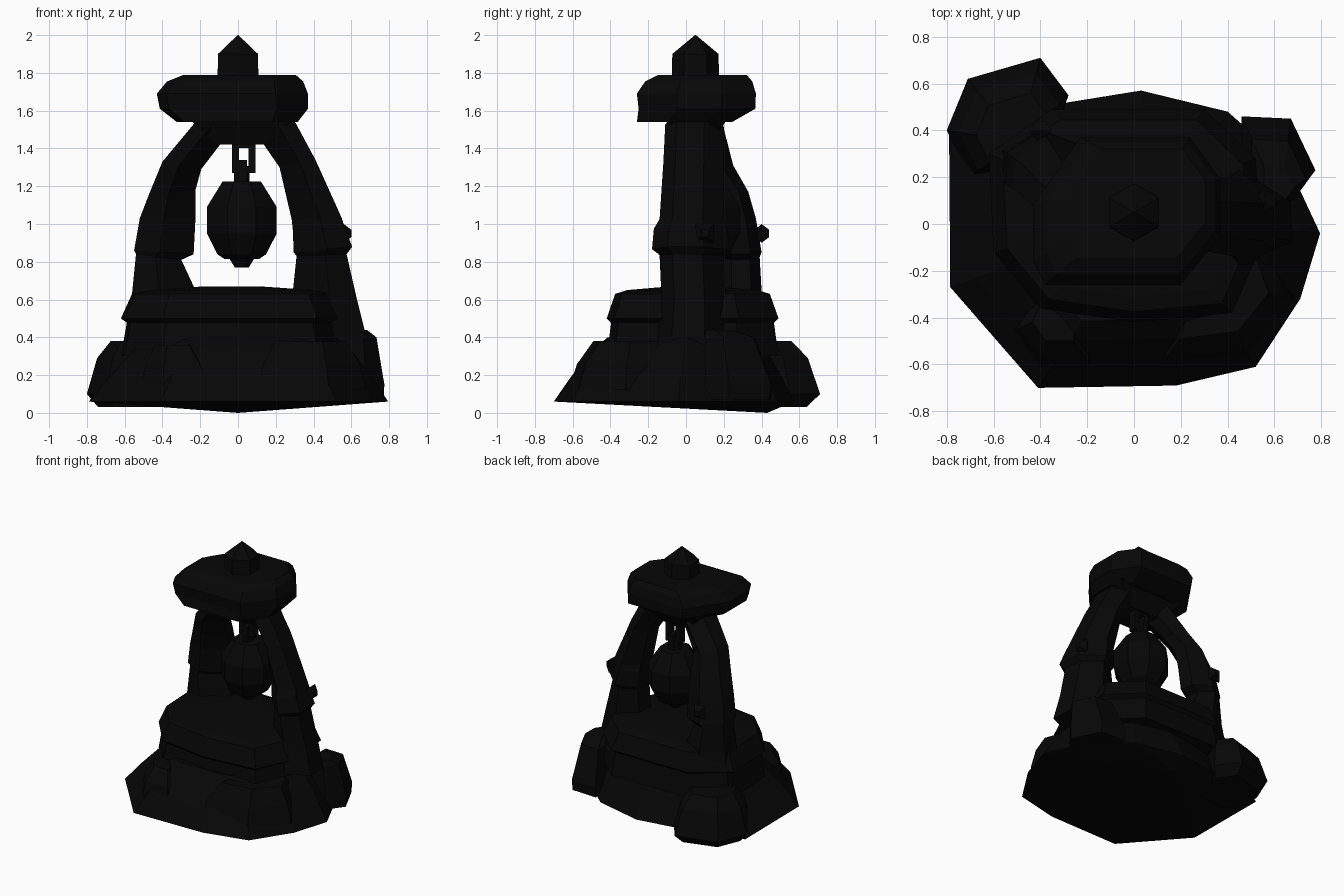
import bpy, bmesh, math
from mathutils import Vector

if "Cube" in bpy.data.objects:
    bpy.data.objects.remove(bpy.data.objects["Cube"], do_unlink=True)

stone = bpy.data.materials.new("black stone")
stone.use_nodes = True
stone.diffuse_color = (0.002, 0.002, 0.002, 1)
stone.node_tree.nodes["Principled BSDF"].inputs["Base Color"].default_value = stone.diffuse_color


def finish(name, bm):
    bmesh.ops.recalc_face_normals(bm, faces=bm.faces)
    me = bpy.data.meshes.new(name)
    bm.to_mesh(me)
    bm.free()
    me.materials.append(stone)
    bpy.context.collection.objects.link(bpy.data.objects.new(name, me))


def hull(name, points):
    bm = bmesh.new()
    for p in points:
        bm.verts.new(p)
    bmesh.ops.convex_hull(bm, input=bm.verts)
    loose = [v for v in bm.verts if not v.link_faces]
    bmesh.ops.delete(bm, geom=loose, context="VERTS")
    finish(name, bm)


def loft(name, rings):
    bm = bmesh.new()
    loops = [[bm.verts.new(p) for p in ring] for ring in rings]
    n = len(loops[0])
    for a, b in zip(loops, loops[1:]):
        for i in range(n):
            bm.faces.new((a[i], a[(i + 1) % n], b[(i + 1) % n], b[i]))
    bm.faces.new(loops[0][::-1])
    bm.faces.new(loops[-1])
    finish(name, bm)


def layers(outline, centre, levels):
    """Copies of an outline scaled about a centre, one per (scale, height)."""
    cx, cy = centre
    return [[(cx + (x - cx) * s, cy + (y - cy) * s, z) for x, y in outline] for s, z in levels]


def polygon(n, r, turn=0):
    return [(r * math.cos(turn + math.tau * i / n), r * math.sin(turn + math.tau * i / n)) for i in range(n)]


def flat(rings):
    return [p for ring in rings for p in ring]


# Sloping rock foundation, with a low point underneath
ground = [(-.41, -.7), (.18, -.69), (.52, -.61), (.71, -.32), (.795, -.04), (.66, .25),
          (.4, .48), (.03, .57), (-.28, .52), (-.79, .4), (-.785, -.27)]
hull("foundation", flat(layers(ground, (.08, .05), [(1, .06), (.88, .19), (.73, .33), (.62, .4)])) + [(0, .43, 0)])

# Boulders around the foundation
boulders = {
    "back_left_boulder": ([(-.8, .4), (-.71, .62), (-.62, .63), (-.4, .71), (-.28, .55), (-.4, .2), (-.7, .2)],
                          (-.5, .35), [(.8, .03), (1, .1), (.82, .29), (.58, .38)]),
    "back_right_boulder": ([(.46, .46), (.67, .45), (.775, .23), (.68, .1), (.45, .1)],
                           (.62, .1), [(.97, .07), (1, .15), (.73, .4), (.4, .44)]),
    "front_right_boulder": ([(.1, -.62), (.48, -.57), (.68, -.32), (.6, -.1), (.2, -.2)],
                            (.38, -.25), [(1, .12), (.88, .26), (.65, .38)]),
    "front_left_boulder": ([(-.52, -.46), (-.4, -.62), (-.17, -.62), (-.14, -.4), (-.45, -.3)],
                           (-.35, -.38), [(1, .12), (.82, .26), (.5, .36)]),
}
for name, (outline, centre, levels) in boulders.items():
    hull(name, flat(layers(outline, centre, levels)))

# Round stone platform and its overhanging rim
plan = [(-.62, .3), (-.6, -.12), (-.4, -.36), (0, -.42), (.42, -.38),
        (.54, -.1), (.52, .28), (.3, .49), (-.35, .49)]
loft("platform_wall", layers(plan, (-.03, .03), [(1, .3), (.94, .5)]))
loft("platform_rim", layers(plan, (-.03, .03), [(.93, .47), (1, .5), (.9, .63), (.76, .65), (.3, .668)]))


# Curved six-sided legs: each station gives outer x, z, inner x, z, front y, back y
SECTION = [(0, .2), (.03, .67), (.5, 1), (.95, .8), (1, .43), (.43, 0)]


def station(xo, zo, xi, zi, front, back):
    return [(xo + (xi - xo) * u, front + (back - front) * v, zo + (zi - zo) * u) for u, v in SECTION]


def leg(name, stations):
    loft(name, [station(*s) for s in stations])


# The upper half of each leg steps out over the lower half
leg("right_leg", [(-.6, .4, -.22, .4, .13, .42), (-.56, .64, -.23, .66, .12, .4), (-.54, .84, -.3, .81, .13, .39),
                  (-.55, .86, -.235, .84, .11, .4), (-.52, 1.03, -.225, 1.03, .1, .37),
                  (-.47, 1.16, -.225, 1.18, .06, .33), (-.4, 1.33, -.195, 1.29, .0, .25),
                  (-.2, 1.57, -.08, 1.44, -.1, .2)])
leg("left_leg", [(.68, .4, .28, .4, -.15, .22), (.63, .6, .29, .64, -.13, .21), (.575, .84, .31, .83, -.14, .2),
                 (.605, .88, .295, .85, -.18, .23), (.565, .98, .29, .97, -.17, .22),
                 (.55, 1.03, .285, 1.02, -.14, .2), (.41, 1.34, .22, 1.3, -.12, .2),
                 (.27, 1.6, .13, 1.43, -.11, .2)])


# Pyramid studs
def stud(name, at, normal):
    n = Vector(normal)
    side = n.cross(Vector((0, 0, 1)))
    base = [Vector(at) + side * u + Vector((0, 0, w)) for u, w in polygon(4, .07, math.pi / 4)]
    hull(name, base + [p * .4 + Vector(at) * .6 + n * .04 for p in base] + [Vector(at) - n * .06])


stud("right_leg_back_stud", (-.4, .4, .95), (0, 1, 0))
stud("left_leg_outer_stud", (.56, .1, .95), (1, 0, 0))

# Lintel joining the legs under the capstone
lintel = [(-.26, -.11), (.3, -.11), (.3, .22), (-.26, .22)]
loft("lintel", layers(lintel, (.02, .05), [(.5, 1.42), (1, 1.56)]))

# Uneven capstone: the underside leans forward, the top leans back
cap = [(-.43, -.16), (-.43, .08), (-.23, .37), (.24, .37), (.37, .19), (.37, -.05), (.2, -.26), (-.38, -.26)]
loft("capstone", layers(cap, (.1, -.26), [(.8, 1.54)]) + layers(cap, (.37, .2), [(.98, 1.61), (1, 1.69)])
     + layers(cap, (.12, .18), [(.9, 1.755), (.74, 1.79)]))

# Pointed finial
tip = [(x, y + .05) for x, y in polygon(6, .125, math.pi / 6)]
loft("finial", layers(tip, (0, .05), [(1, 1.75), (.98, 1.9), (.02, 2)]))

# Faceted bell with a clapper
hang = (.02, .1)
mouth = [(x + hang[0], y + hang[1]) for x, y in polygon(8, .2, math.pi / 8)]
loft("bell", layers(mouth, hang, [(.5, .815), (.7, .84), (1, .95), (1, 1.09), (.55, 1.225)]))
loft("bell_clapper", layers(mouth, hang, [(.2, .77), (.4, .83)]))
loft("bell_neck", layers(mouth, hang, [(.22, 1.2), (.22, 1.28)]))


# Square hanging links
def link(name, centre, w, h, bar, turned):
    bm = bmesh.new()
    rings = []
    for sx, sz in ((-1, -1), (1, -1), (1, 1), (-1, 1)):
        ring = []
        for k, d in ((1, -bar), (1, bar), (.4, bar), (.4, -bar)):
            u, v = sx * w * k, sz * (h - w + w * k)
            off = Vector((d, u, v)) if turned else Vector((u, d, v))
            ring.append(bm.verts.new(Vector(centre) + off))
        rings.append(ring)
    for i in range(4):
        a, b = rings[i], rings[(i + 1) % 4]
        for j in range(4):
            bm.faces.new((a[j], b[j], b[(j + 1) % 4], a[(j + 1) % 4]))
    finish(name, bm)


link("upper_link", (.03, .09, 1.355), .063, .085, .03, False)
link("lower_link", (.025, .1, 1.28), .055, .06, .022, True)
